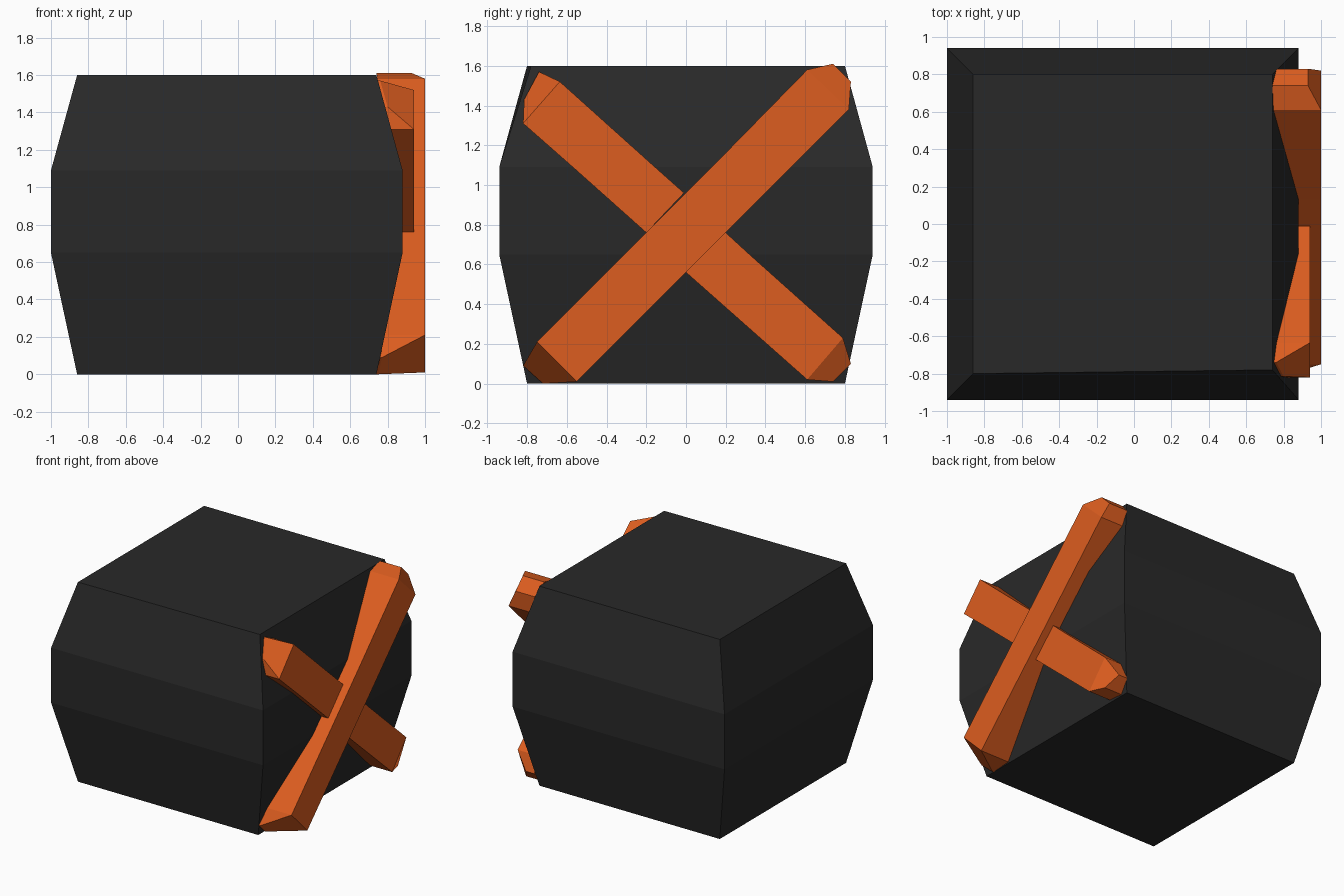
import bpy, bmesh

if "Cube" in bpy.data.objects:
    bpy.data.objects.remove(bpy.data.objects["Cube"])


def material(name, rgb):
    m = bpy.data.materials.new(name)
    m.diffuse_color = (*rgb, 1)
    m.use_nodes = True
    m.node_tree.nodes["Principled BSDF"].inputs["Base Color"].default_value = m.diffuse_color
    return m


def loft(name, rings, mat):
    """Skin a list of four-point rings into a closed, flat-shaded solid."""
    bm = bmesh.new()
    rows = [[bm.verts.new(p) for p in ring] for ring in rings]
    for a, b in zip(rows, rows[1:]):
        for i in range(4):
            j = (i + 1) % 4
            bm.faces.new((a[i], a[j], b[j], b[i]))
    bm.faces.new(rows[0])
    bm.faces.new(rows[-1])
    bmesh.ops.recalc_face_normals(bm, faces=bm.faces)
    me = bpy.data.meshes.new(name)
    bm.to_mesh(me)
    bm.free()
    me.materials.append(mat)
    ob = bpy.data.objects.new(name, me)
    bpy.context.collection.objects.link(ob)
    return ob


def body_x(z):
    """x of the crate's right side at height z."""
    if z < 0.65:
        return 0.74 + 0.14 * max(z, 0) / 0.65
    if z > 1.09:
        return 0.88 - 0.14 * (min(z, 1.6) - 1.09) / 0.51
    return 0.88


def brace(name, stations, mat):
    """Beam hugging the side; station = upper y,z, lower y,z, outer x of each."""
    rings = []
    for yu, zu, yl, zl, xu, xl in stations:
        rings.append([(body_x(zu), yu, zu), (xu, yu, zu),
                      (xl, yl, zl), (body_x(zl), yl, zl)])
    return loft(name, rings, mat)


black = material("black", (0.022, 0.022, 0.022))
orange = material("orange", (0.72, 0.11, 0.014))

# Bulging crate body
rings = []
for z, inset, skew in ((0, 0.14, 0), (0.65, 0, 0), (1.09, 0, 0), (1.6, 0.14, 0.02)):
    l, r, w = -1 + inset, 0.88 - inset, 0.94 - inset
    rings.append([(l, -w, z), (r, -w + skew, z), (r, w, z), (l, w, z)])
loft("crate_body", rings, black)

# Long diagonal brace
brace("long_brace", [
    (-0.82, 0.09, -0.72, 0.0, 0.77, 0.75),
    (-0.75, 0.21, -0.55, 0.01, 1, 1),
    (-0.31, 0.65, 0.09, 0.65, 1, 1),
    (0.13, 1.09, 0.53, 1.09, 1, 1),
    (0.61, 1.58, 0.82, 1.38, 1, 1),
    (0.74, 1.61, 0.83, 1.52, 0.93, 0.93)], orange)

# Crossing brace, cut in two where it meets the long one
brace("upper_cross_brace", [
    (-0.74, 1.57, -0.815, 1.43, 0.76, 0.80),
    (-0.635, 1.52, -0.82, 1.31, 0.94, 0.94),
    (-0.156, 1.09, -0.57, 1.09, 0.94, 0.94),
    (-0.01, 0.96, -0.20, 0.76, 0.94, 0.94)], orange)
brace("lower_cross_brace", [
    (0.20, 0.76, 0.0, 0.56, 0.94, 0.94),
    (0.32, 0.65, 0.06, 0.507, 0.94, 0.94),
    (0.79, 0.23, 0.61, 0.02, 0.94, 0.94),
    (0.83, 0.10, 0.74, 0.01, 0.84, 0.90)], orange)
